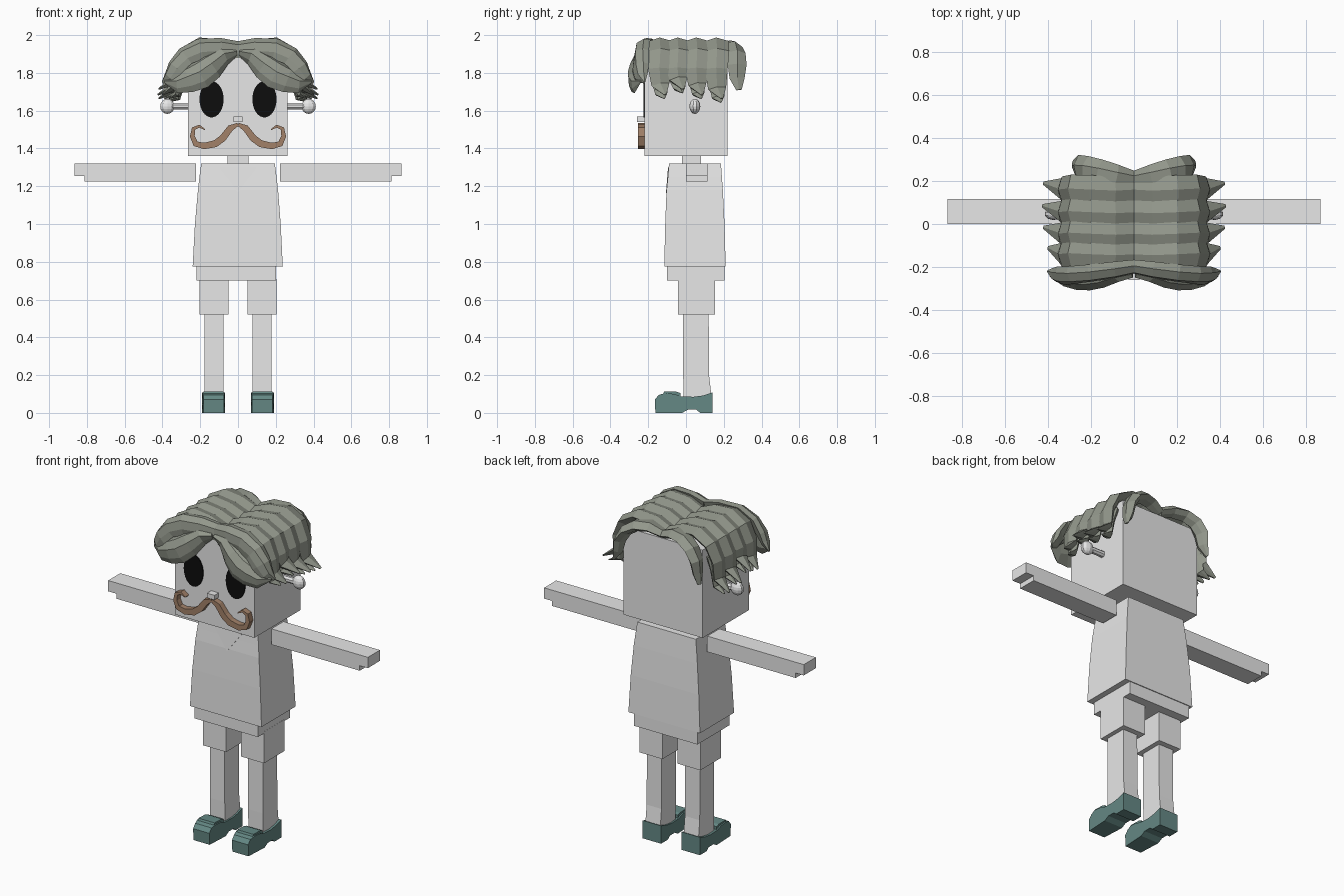
import bpy, bmesh, math
from mathutils import Vector

if "Cube" in bpy.data.objects:
    bpy.data.objects.remove(bpy.data.objects["Cube"], do_unlink=True)


def material(name, rgb):
    m = bpy.data.materials.new(name)
    m.use_nodes = True
    m.diffuse_color = (*rgb, 1)
    m.node_tree.nodes["Principled BSDF"].inputs["Base Color"].default_value = (*rgb, 1)
    return m


GREY = material("pale grey", (0.8, 0.8, 0.8))
HAIR = material("ash grey", (0.29, 0.31, 0.26))
TEAL = material("dull teal", (0.13, 0.25, 0.235))
BROWN = material("light brown", (0.36, 0.22, 0.14))
BLACK = material("black", (0.004, 0.004, 0.004))


def finish(name, bm, mat, mirror=False):
    bmesh.ops.recalc_face_normals(bm, faces=bm.faces)
    me = bpy.data.meshes.new(name)
    bm.to_mesh(me)
    bm.free()
    me.materials.append(mat)
    ob = bpy.data.objects.new(name, me)
    bpy.context.scene.collection.objects.link(ob)
    if mirror:
        ob.modifiers.new("mirror", "MIRROR").use_mirror_merge = False
    return ob


def loft(bm, rings):
    """Skin a list of equal rings and cap both ends."""
    rows = [[bm.verts.new(p) for p in ring] for ring in rings]
    n = len(rows[0])
    for a, b in zip(rows, rows[1:]):
        for i in range(n):
            bm.faces.new((a[i], a[(i + 1) % n], b[(i + 1) % n], b[i]))
    bm.faces.new(rows[0][::-1])
    bm.faces.new(rows[-1])


def tower(name, levels, mat=GREY, mirror=False):
    """Box loft: each level is z, x0, x1, y0, y1."""
    bm = bmesh.new()
    loft(bm, [[(x0, y0, z), (x1, y0, z), (x1, y1, z), (x0, y1, z)]
              for z, x0, x1, y0, y1 in levels])
    return finish(name, bm, mat, mirror)


def box(name, x, y, z, mat=GREY, mirror=False):
    return tower(name, [(z[0], *x, *y), (z[1], *x, *y)], mat, mirror)


def prism(name, outline, axis, a, b, mat=GREY, mirror=False):
    """Extrude an outline along x or y."""
    bm = bmesh.new()
    place = (lambda p, d: (d, *p)) if axis == "x" else (lambda p, d: (p[0], d, p[1]))
    loft(bm, [[place(p, d) for p in outline] for d in (a, b)])
    return finish(name, bm, mat, mirror)


def strand(bm, path, side, half, thick, section, wide, deep):
    """Sweep a section along a path; wide and deep scale it at each point."""
    pts = [Vector(p) for p in path]
    rings = []
    for i, p in enumerate(pts):
        t = (pts[min(i + 1, len(pts) - 1)] - pts[max(i - 1, 0)]).normalized()
        s = Vector(side)
        s = (s - t * s.dot(t)).normalized()
        n = s.cross(t)
        rings.append([p + s * half * wide[i] * u + n * thick * deep[i] * v
                      for u, v in section])
    loft(bm, rings)


# Head, neck and face
box("head", (-0.265, 0.263), (-0.22, 0.22), (1.36, 1.89))
box("neck", (-0.055, 0.055), (-0.02, 0.08), (1.31, 1.37))
box("nose", (-0.025, 0.025), (-0.26, -0.21), (1.54, 1.568))
ring = [2 * math.pi * i / 32 for i in range(32)]
prism("eye", [(0.14 + 0.064 * math.cos(a), 1.66 + 0.096 * math.sin(a)) for a in ring],
      "y", -0.226, -0.219, BLACK, True)

# Ear knobs
oct_ring = [math.pi * (i + 0.5) / 4 for i in range(8)]
prism("ear_stem", [(0.047 + 0.019 * math.cos(a), 1.623 + 0.019 * math.sin(a)) for a in oct_ring],
      "x", 0.25, 0.35, GREY, True)
bm = bmesh.new()
bmesh.ops.create_uvsphere(bm, u_segments=10, v_segments=8, radius=0.04)
bmesh.ops.scale(bm, vec=(1, 0.72, 1), verts=bm.verts)
bmesh.ops.translate(bm, vec=(0.374, 0.047, 1.623), verts=bm.verts)
finish("ear_knob", bm, GREY, True)

# Curled moustache
bm = bmesh.new()
curl = [(0, 1.528), (0.04, 1.508), (0.08, 1.455), (0.12, 1.425), (0.18, 1.413),
        (0.225, 1.425), (0.242, 1.465), (0.235, 1.505), (0.205, 1.518), (0.175, 1.5)]
strand(bm, [(x, -0.236, z) for x, z in curl], (0, 1, 0), 0.018, 0.017,
       [(-1, -1), (1, -1), (1, 1), (-1, 1)], [1] * 10,
       [0.5, 1, 1.1, 1.1, 1, 0.9, 0.75, 0.6, 0.45, 0.15])
finish("moustache", bm, BROWN, True)

# Hair: overlapping ridged locks swept from the centre parting
LOCK = [(-1, -0.2), (-0.75, 0.55), (-0.1, 1), (0.6, 0.45), (1, -0.25), (0, -0.7)]
TAPER = [0.85, 1, 1.05, 1, 0.95, 0.75, 0.12]
bm = bmesh.new()
for y, drop, out in ((-0.14, 0.01, -0.02), (-0.045, -0.02, 0), (0.055, 0.01, 0.005), (0.16, 0.03, 0)):
    path = [(0, y, 1.915), (0.09, y - 0.005, 1.948), (0.2, y, 1.957), (0.285, y + 0.005, 1.91),
            (0.325, y, 1.82), (0.335, y + 0.005, 1.745 - drop),
            (0.42 + out, y + 0.03, 1.695 - drop)]
    strand(bm, path, (0, 1, 0), 0.064, 0.042, LOCK, TAPER, TAPER)
    # short flick under each lock
    flick = [(0.28, y, 1.84), (0.305, y, 1.76), (0.325, y + 0.01, 1.7 - drop),
             (0.385 + out, y + 0.025, 1.675 - drop)]
    strand(bm, flick, (0, 1, 0), 0.045, 0.03, LOCK, TAPER[3:], TAPER[3:])
# front sweep, upper and lower
strand(bm, [(0, -0.2, 1.925), (0.09, -0.215, 1.935), (0.2, -0.23, 1.93), (0.28, -0.24, 1.89),
            (0.33, -0.245, 1.83), (0.36, -0.24, 1.78), (0.4, -0.22, 1.75)],
       (0, -0.55, -0.8), 0.06, 0.04, LOCK, TAPER, TAPER)
strand(bm, [(0.01, -0.22, 1.905), (0.075, -0.235, 1.89), (0.14, -0.26, 1.835), (0.2, -0.275, 1.79),
            (0.26, -0.275, 1.765), (0.32, -0.265, 1.745), (0.39, -0.24, 1.755)],
       (0, -0.25, -0.95), 0.07, 0.036, LOCK, [0.25, 0.7, 1, 1.1, 1, 0.75, 0.12], TAPER)
# back sweep
strand(bm, [(0, 0.215, 1.915), (0.08, 0.23, 1.945), (0.16, 0.25, 1.94), (0.22, 0.265, 1.9),
            (0.255, 0.27, 1.84), (0.265, 0.27, 1.77), (0.285, 0.28, 1.71)],
       (0, 1, -0.35), 0.05, 0.04, LOCK, [0.6, 0.9, 1, 1, 1, 0.8, 0.3], TAPER)
finish("hair", bm, HAIR, True)

# Shirt with collar panel
tower("shirt", [(0.775, -0.24, 0.237, -0.115, 0.21), (1.0, -0.228, 0.226, -0.11, 0.204),
                (1.18, -0.212, 0.212, -0.103, 0.195), (1.25, -0.204, 0.204, -0.096, 0.19),
                (1.32, -0.195, 0.195, -0.09, 0.185)])
bm = bmesh.new()
loft(bm, [[(-0.1, -0.095 + d, 1.3), (0, -0.106 + d, 1.165), (0.1, -0.095 + d, 1.3)]
          for d in (0, 0.008)])
finish("collar_panel", bm, GREY)

# Arms with stepped hands
prism("arm", [(0.222, 1.32), (0.222, 1.225), (0.812, 1.225), (0.812, 1.255),
              (0.866, 1.255), (0.866, 1.32)], "y", 0, 0.115, GREY, True)

# Shorts and legs
box("shorts_waist", (-0.22, 0.202), (-0.1, 0.205), (0.7, 0.79))
box("shorts_leg", (0.05, 0.203), (-0.042, 0.153), (0.52, 0.71), GREY, True)
tower("leg", [(0.06, 0.078, 0.177, -0.012, 0.138), (0.2, 0.078, 0.177, -0.015, 0.122),
              (0.53, 0.078, 0.177, -0.015, 0.12)], GREY, True)

# Shoes: arched sole, rounded toe, raised tongue
shoe = prism("shoe", [(-0.162, 0), (-0.165, 0.07), (-0.145, 0.095), (-0.11, 0.105), (-0.06, 0.1),
                      (-0.03, 0.088), (0.04, 0.085), (0.09, 0.092), (0.14, 0.108), (0.14, 0),
                      (0.075, 0), (0.055, 0.017), (0.01, 0.017), (-0.02, 0)],
             "x", 0.068, 0.191, TEAL, True)
for v in shoe.data.vertices:
    if v.co.y < -0.14:
        v.co.x = 0.13 + (v.co.x - 0.13) * 0.88
prism("shoe_tongue", [(-0.125, 0.09), (-0.115, 0.114), (-0.05, 0.112), (-0.03, 0.105), (-0.03, 0.08)],
      "x", 0.076, 0.183, TEAL, True)
